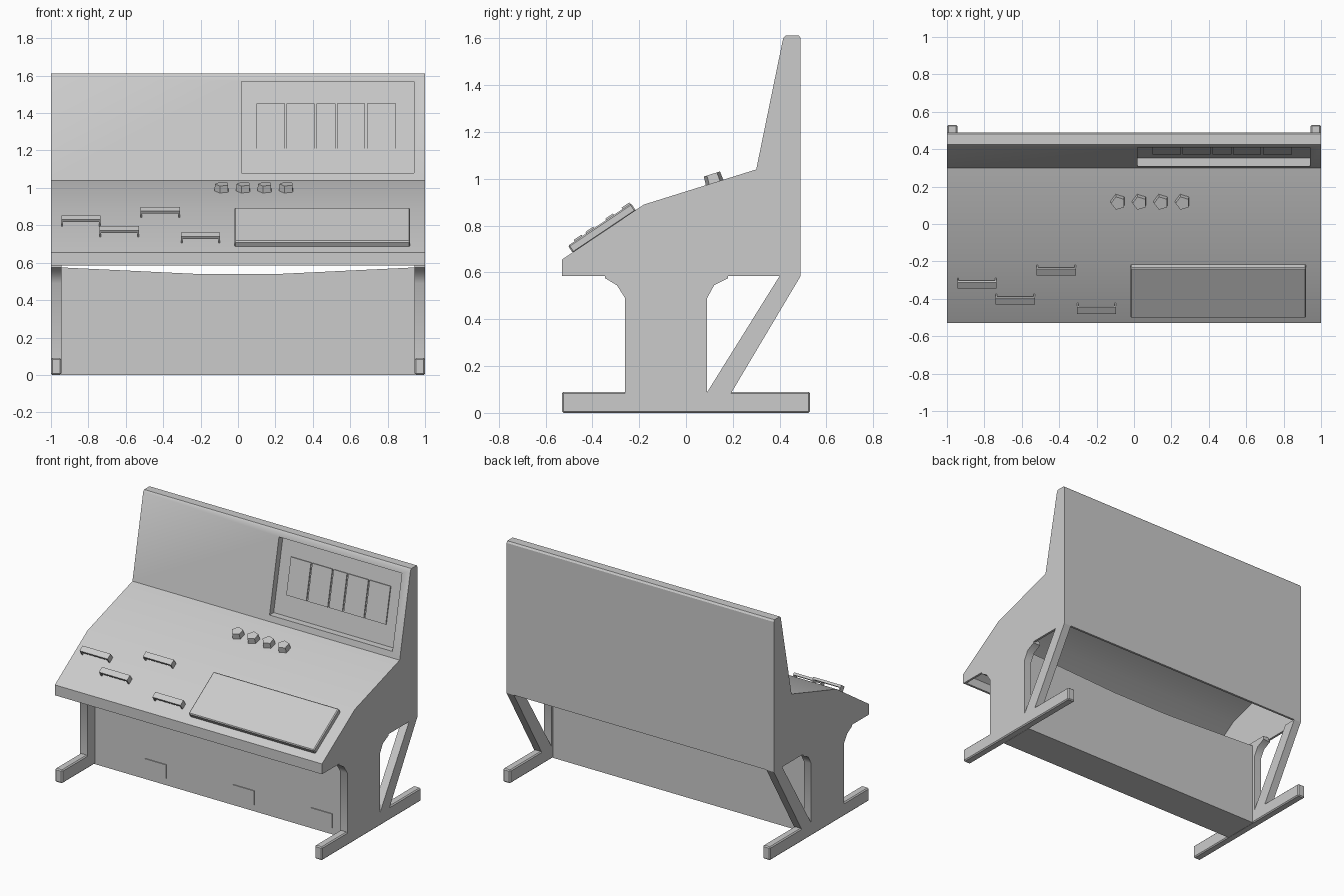
import bpy, bmesh, math
from mathutils import Matrix, Vector

cube = bpy.data.objects.get("Cube")
if cube:
    bpy.data.objects.remove(cube, do_unlink=True)

GREY = (0.6, 0.6, 0.6, 1.0)
grey = bpy.data.materials.new("plain grey")
grey.use_nodes = True
grey.diffuse_color = GREY
grey.node_tree.nodes["Principled BSDF"].inputs["Base Color"].default_value = GREY


def finish(name, bm, smooth=None):
    """Turn a bmesh into a named grey object."""
    bmesh.ops.recalc_face_normals(bm, faces=bm.faces)
    mesh = bpy.data.meshes.new(name)
    bm.to_mesh(mesh)
    bm.free()
    obj = bpy.data.objects.new(name, mesh)
    bpy.context.collection.objects.link(obj)
    mesh.materials.append(grey)
    if smooth:
        shade(obj, smooth)
    return obj


def shade(obj, degrees):
    bpy.ops.object.select_all(action='DESELECT')
    obj.select_set(True)
    bpy.context.view_layer.objects.active = obj
    bpy.ops.object.shade_smooth_by_angle(angle=math.radians(degrees))


def prism(name, profile, x0, x1, smooth=None):
    """Extrude a (y, z) profile from x0 to x1."""
    bm = bmesh.new()
    face = bm.faces.new([bm.verts.new((x0, y, z)) for y, z in profile])
    side = bmesh.ops.extrude_face_region(bm, geom=[face])["geom"]
    moved = [v for v in side if isinstance(v, bmesh.types.BMVert)]
    bmesh.ops.translate(bm, verts=moved, vec=(x1 - x0, 0, 0))
    return finish(name, bm, smooth)


def add_box(bm, lo, hi, bevel=0.0, frame=None):
    """Add a box between two corners, optionally bevelled and placed by a frame."""
    lo, hi = Vector(lo), Vector(hi)
    new = bmesh.ops.create_cube(bm, size=1)["verts"]
    bmesh.ops.scale(bm, vec=hi - lo, verts=new)
    bmesh.ops.translate(bm, vec=(lo + hi) / 2, verts=new)
    if frame:
        bmesh.ops.transform(bm, matrix=frame, verts=new)
    if bevel:
        edges = list({e for v in new for e in v.link_edges})
        bmesh.ops.bevel(bm, geom=edges, offset=bevel, segments=1, affect='EDGES')


def cut(obj, cutter):
    """Subtract a cutter from an object and discard the cutter."""
    cutter.hide_render = True
    mod = obj.modifiers.new("cut", 'BOOLEAN')
    mod.operation, mod.solver, mod.object = 'DIFFERENCE', 'EXACT', cutter
    bpy.ops.object.select_all(action='DESELECT')
    obj.select_set(True)
    bpy.context.view_layer.objects.active = obj
    bpy.ops.object.modifier_apply(modifier=mod.name)
    bpy.data.objects.remove(cutter, do_unlink=True)


# Console heights along the two sloping desk surfaces and the upright
FRONT, RIDGE, FOOT_OF_BACK, BACK_TOP = (-0.53, 0.655), (-0.18, 0.89), (0.3, 1.04), (0.415, 1.6)


def slope_frame(x, y, a, b):
    """Frame lying on the line a-b at depth y, with local z out of the surface."""
    rise = (b[1] - a[1]) / (b[0] - a[0])
    z = a[1] + (y - a[0]) * rise
    return Matrix.Translation((x, y, z)) @ Matrix.Rotation(math.atan(rise), 4, 'X')


# Console body, hollow and open underneath, with a recess for the displays
cabinet = prism("console_cabinet", [
    (-0.53, 0.585), FRONT, RIDGE, FOOT_OF_BACK, BACK_TOP,
    (0.425, 1.612), (0.482, 1.612), (0.49, 1.6), (0.49, 0.585)], -1, 1)
cut(cabinet, prism("cavity_cutter", [
    (-0.515, 0.5), (-0.515, 0.646), (-0.175, 0.873), (0.29, 1.02),
    (0.475, 1.02), (0.475, 0.5)], -0.985, 0.985))
cut(cabinet, prism("recess_cutter", [
    (0.1, 1.08), (0.353, 1.08), (0.455, 1.57), (0.1, 1.57)], 0.02, 0.94))
shade(cabinet, 30)

# Row of display screens on the recess floor
bm = bmesh.new()
lean = 0.208
for x0, x1 in [(0.1, 0.25), (0.26, 0.41), (0.42, 0.52), (0.53, 0.68), (0.69, 0.845)]:
    frame = Matrix.Translation((0, 0.38, 1.21)) @ Matrix.Rotation(-math.atan(lean), 4, 'X')
    add_box(bm, (x0, -0.008, 0), (x1, 0.004, 0.245), frame=frame)
finish("display_screens", bm)

# Raised control panel on the lower desk slope
bm = bmesh.new()
add_box(bm, (-0.47, 0, -0.004), (0.47, 0.325, 0.035), 0.006,
        slope_frame(0.45, -0.485, FRONT, RIDGE))
finish("control_panel", bm)

# Bar handles, each a bridge on two end legs
bm = bmesh.new()
for x, y in [(-0.84, -0.305), (-0.635, -0.39), (-0.415, -0.235), (-0.2, -0.44)]:
    frame = slope_frame(x, y, FRONT, RIDGE)
    add_box(bm, (-0.105, -0.02, 0.026), (0.105, 0.02, 0.042), frame=frame)
    for s in (-1, 1):
        add_box(bm, (s * 0.101 - 0.004, -0.02, -0.004), (s * 0.101 + 0.004, 0.02, 0.03),
                frame=frame)
finish("bar_handles", bm)

# Five-sided knobs with pointed shafts below the desk
bm = bmesh.new()
for i in range(4):
    frame = slope_frame(-0.085 + 0.115 * i, 0.122, RIDGE, FOOT_OF_BACK)
    for r0, r1, z0, z1 in [(0.041, 0.038, 0, 0.038), (0.001, 0.012, -0.07, 0)]:
        place = frame @ Matrix.Translation((0, 0, (z0 + z1) / 2)) @ Matrix.Rotation(math.pi / 2, 4, 'Z')
        bmesh.ops.create_cone(bm, cap_ends=True, segments=5, radius1=r0, radius2=r1,
                              depth=z1 - z0, matrix=place)
finish("knobs", bm)

# Boxed kick panel between the legs, its top dipping in the middle
bm = bmesh.new()
outline = [(-0.95, 0), (0.95, 0), (0.95, 0.575), (0.22, 0.54), (-0.22, 0.54), (-0.95, 0.575)]
face = bm.faces.new([bm.verts.new((x, -0.18, z)) for x, z in outline])
side = bmesh.ops.extrude_face_region(bm, geom=[face])["geom"]
bmesh.ops.translate(bm, vec=(0, 0.25, 0),
                    verts=[v for v in side if isinstance(v, bmesh.types.BMVert)])
finish("kick_panel", bm)

# Socket plates along the bottom of the kick panel
bm = bmesh.new()
for x in (-0.49, 0.17, 0.755):
    add_box(bm, (x - 0.08, -0.186, 0.045), (x + 0.08, -0.178, 0.14))
finish("socket_plates", bm)

# Legs: flared post, raked brace and foot on each side
post = [(-0.26, 0.08), (-0.26, 0.49), (-0.295, 0.545), (-0.345, 0.575), (-0.345, 0.6),
        (0.18, 0.6), (0.18, 0.575), (0.12, 0.545), (0.09, 0.49), (0.09, 0.08)]
brace = [(0.085, 0.08), (0.19, 0.08), (0.49, 0.585), (0.4, 0.585)]
for label, s in (("left", 1), ("right", -1)):
    prism(label + "_leg_post", post, s * 0.945, s, 40)
    prism(label + "_leg_brace", brace, s * 0.945, s)
    bm = bmesh.new()
    add_box(bm, (min(s * 0.945, s), -0.53, 0), (max(s * 0.945, s), 0.53, 0.09), 0.007)
    finish(label + "_foot", bm)
